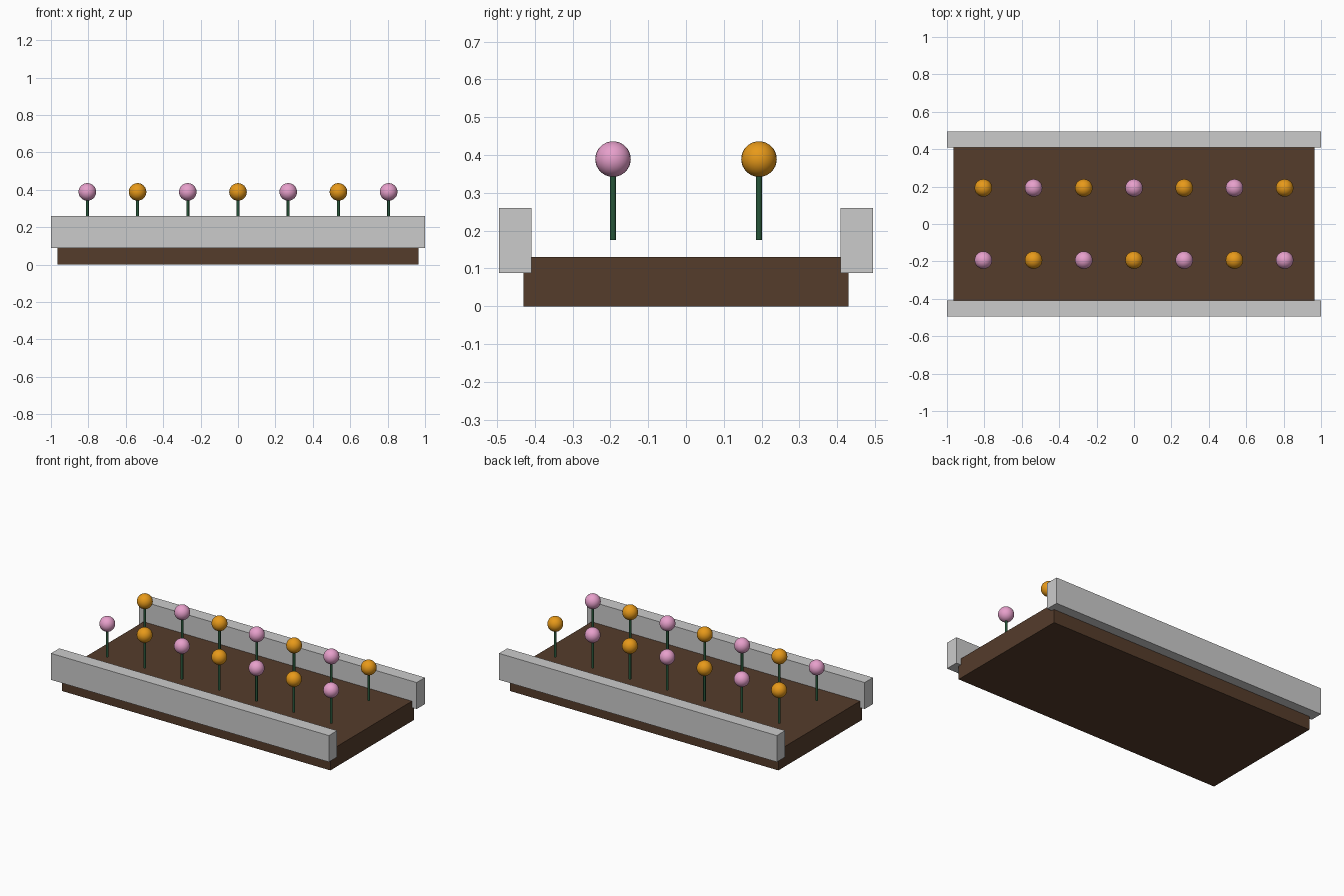
import bpy

if "Cube" in bpy.data.objects:
    bpy.data.objects.remove(bpy.data.objects["Cube"])

COLS, PITCH, ROW_Y = 7, 0.2685, 0.193
STEM_BASE, BLOOM_Z, BLOOM_R = 0.175, 0.389, 0.047


def material(name, rgb):
    m = bpy.data.materials.new(name)
    m.diffuse_color = (*rgb, 1)
    m.use_nodes = True
    m.node_tree.nodes["Principled BSDF"].inputs["Base Color"].default_value = m.diffuse_color
    return m


def finish(name, mat=None, smooth=False):
    ob = bpy.context.object
    ob.name = name
    if mat:
        ob.data.materials.append(mat)
    if smooth:
        bpy.ops.object.shade_smooth_by_angle()
    return ob


def box(name, lo, hi, mat=None):
    bpy.ops.mesh.primitive_cube_add(size=1, location=[(a + b) / 2 for a, b in zip(lo, hi)])
    ob = finish(name, mat)
    ob.scale = [b - a for a, b in zip(lo, hi)]
    bpy.ops.object.transform_apply(location=False, rotation=False, scale=True)
    return ob


soil_mat = material("soil", (0.09, 0.045, 0.024))
stem_mat = material("stem_green", (0.02, 0.09, 0.04))
pink = material("pink", (0.8, 0.35, 0.6))
orange = material("orange", (0.8, 0.32, 0.01))

# Soil bed
box("soil_bed", (-0.966, -0.43, 0), (0.966, 0.43, 0.13), soil_mat)

# Long side rails
box("front_rail", (-1, -0.494, 0.088), (1, -0.409, 0.26))
box("back_rail", (-1, 0.409, 0.088), (1, 0.494, 0.26))

# Two rows of flowers with alternating colours
for row, y in enumerate((-ROW_Y, ROW_Y)):
    for col in range(COLS):
        x = (col - (COLS - 1) / 2) * PITCH
        tag = f"{row + 1}_{col + 1}"
        bpy.ops.mesh.primitive_cylinder_add(
            vertices=12, radius=0.008, depth=BLOOM_Z - STEM_BASE,
            location=(x, y, (BLOOM_Z + STEM_BASE) / 2))
        finish(f"flower_stem_{tag}", stem_mat, True)
        bpy.ops.mesh.primitive_uv_sphere_add(
            segments=24, ring_count=16, radius=BLOOM_R, location=(x, y, BLOOM_Z))
        finish(f"flower_bloom_{tag}", orange if (row + col) % 2 else pink, True)
